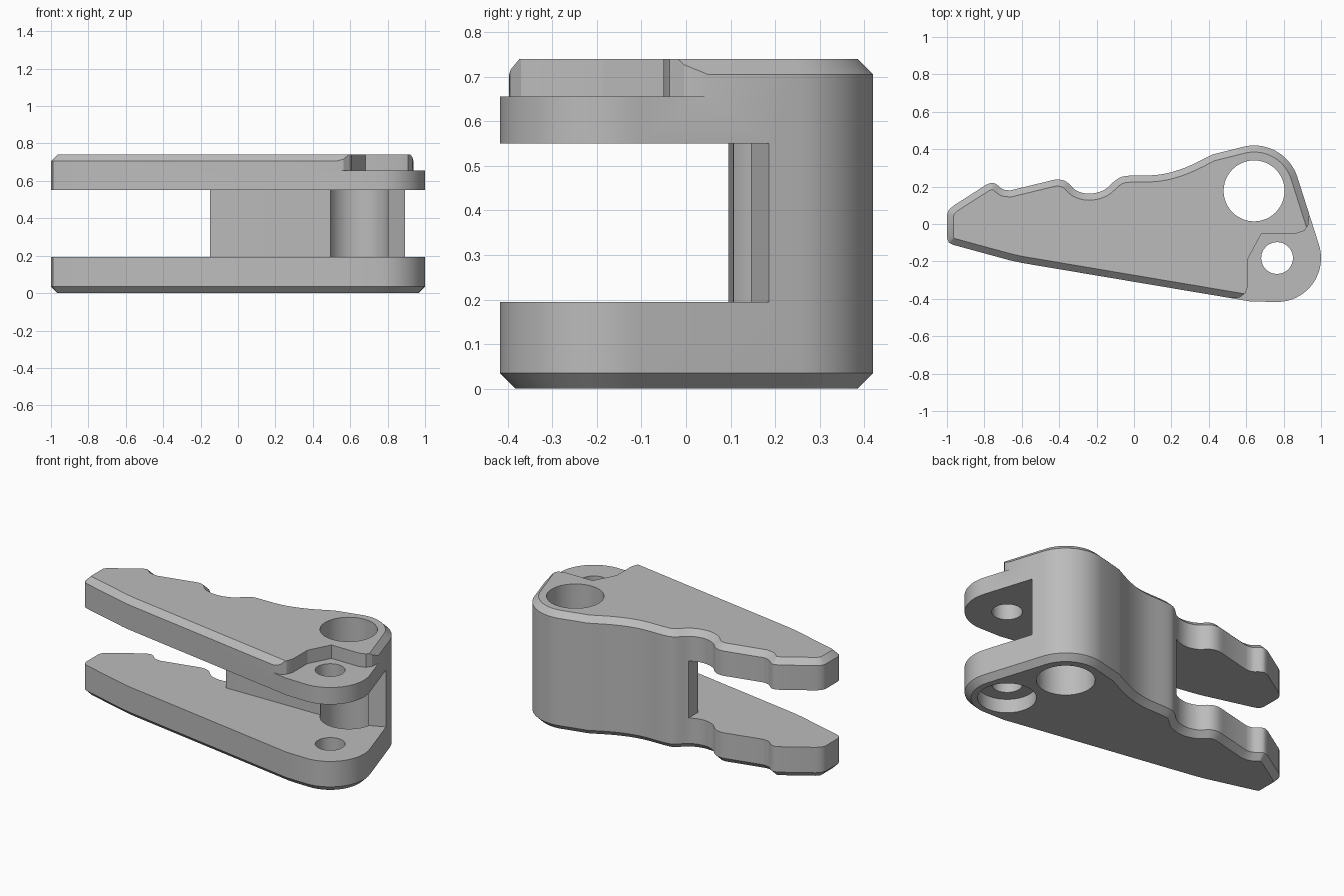
import bpy, bmesh, math
from mathutils import Vector

if "Cube" in bpy.data.objects:
    bpy.data.objects.remove(bpy.data.objects["Cube"])

HEIGHT, CHAMFER = 0.74, 0.035
HEAD, TAIL = (0.642, 0.177), (0.765, -0.182)

grey = bpy.data.materials.new("plain grey")
grey.use_nodes = True
grey.diffuse_color = (0.5, 0.5, 0.5, 1)
grey.node_tree.nodes["Principled BSDF"].inputs["Base Color"].default_value = grey.diffuse_color


def arc(centre, radius, start, end, steps):
    angles = [math.radians(start + (end - start) * i / steps) for i in range(steps + 1)]
    return [(centre[0] + radius * math.cos(a), centre[1] + radius * math.sin(a)) for a in angles]


def smooth_path(points, steps=4):
    """Catmull-Rom curve through the points."""
    p = [Vector(q) for q in [points[0]] + points + [points[-1]]]
    path = []
    for a, b, c, d in zip(p, p[1:], p[2:], p[3:]):
        for i in range(steps):
            t = i / steps
            path.append(tuple(0.5 * (2 * b + (c - a) * t + (2 * a - 5 * b + 4 * c - d) * t ** 2
                                     + (3 * b - a - 3 * c + d) * t ** 3)))
    return path + [points[-1]]


def prism(name, outline, bottom, top, chamfer=0.0):
    bm = bmesh.new()
    base = bm.faces.new([bm.verts.new((x, y, bottom + chamfer)) for x, y in outline])
    made = bmesh.ops.extrude_face_region(bm, geom=[base], use_keep_orig=True)["geom"]
    for v in made:
        if isinstance(v, bmesh.types.BMVert):
            v.co.z = top - chamfer
    bmesh.ops.recalc_face_normals(bm, faces=bm.faces)
    if chamfer:
        for cap in [f for f in bm.faces if abs(f.normal.z) > 0.9]:
            bmesh.ops.inset_region(bm, faces=[cap], thickness=chamfer, use_even_offset=True)
            for v in cap.verts:
                v.co.z = top if v.co.z > HEIGHT / 2 else bottom
    mesh = bpy.data.meshes.new(name)
    bm.to_mesh(mesh)
    bm.free()
    ob = bpy.data.objects.new(name, mesh)
    bpy.context.collection.objects.link(ob)
    return ob


def cut(target, name, outline, bottom, top):
    cutter = prism(name, outline, bottom, top)
    mod = target.modifiers.new(name, "BOOLEAN")
    mod.operation, mod.solver, mod.object = "DIFFERENCE", "EXACT", cutter
    bpy.context.view_layer.objects.active = target
    bpy.ops.object.modifier_apply(modifier=name)
    bpy.data.objects.remove(cutter)


# Lever outline, anticlockwise: tail end, head, wavy back edge, tip, straight front edge
wave = [(0.42, 0.372), (0.275, 0.302), (0.136, 0.264), (-0.03, 0.258), (-0.09, 0.24),
        (-0.16, 0.182), (-0.24, 0.162), (-0.31, 0.18), (-0.36, 0.225), (-0.41, 0.238), (-0.47, 0.226)]
bump = [(-0.66, 0.18), (-0.70, 0.185), (-0.735, 0.212), (-0.76, 0.22), (-0.79, 0.21)]
outline = (arc(TAIL, 0.235, -90, 19, 16) + arc(HEAD, 0.243, 19, 108, 16)
           + smooth_path(wave) + smooth_path(bump, 3)
           + [(-0.965, 0.098), (-0.99, 0.075), (-1, 0.05), (-1, -0.075), (-0.99, -0.1), (-0.965, -0.112),
              (-0.66, -0.195), (-0.6, -0.208), (0.54, -0.4), (0.62, -0.414)])
body = prism("clamp_lever", outline, 0, HEIGHT, CHAMFER)
body.data.materials.append(grey)

# Slot that splits the body into two arms joined by a column
cut(body, "slot", [(-1.2, 0.6), (-0.15, 0.6), (-0.15, 0.095), (0.48, 0.105), (0.8, 0.145),
                   (0.895, 0.187), (1.2, 0.3), (1.2, -0.6), (-1.2, -0.6)], 0.194, 0.55)

# Recess on top around the small pivot hole
cut(body, "recess", [(0.52, -0.6), (0.52, -0.397), (0.565, -0.393), (0.595, -0.37), (0.61, -0.33),
                     (0.61, -0.185), (0.682, -0.05), (0.87, -0.05), (0.91, -0.037), (0.932, -0.005),
                     (0.938, 0.05), (1.2, 0.05), (1.2, -0.6)], 0.656, 0.9)

# Large bore, pivot hole and its counterbore underneath
cut(body, "bore", arc(HEAD, 0.163, 0, 352.5, 47), -0.1, 0.9)
cut(body, "pivot_hole", arc(TAIL, 0.085, 0, 350, 35), -0.1, 0.9)
cut(body, "counterbore", arc(TAIL, 0.163, 0, 352.5, 47), -0.1, 0.085)

bpy.ops.object.select_all(action="DESELECT")
body.select_set(True)
bpy.context.view_layer.objects.active = body
bpy.ops.object.shade_smooth_by_angle(angle=math.radians(28))
